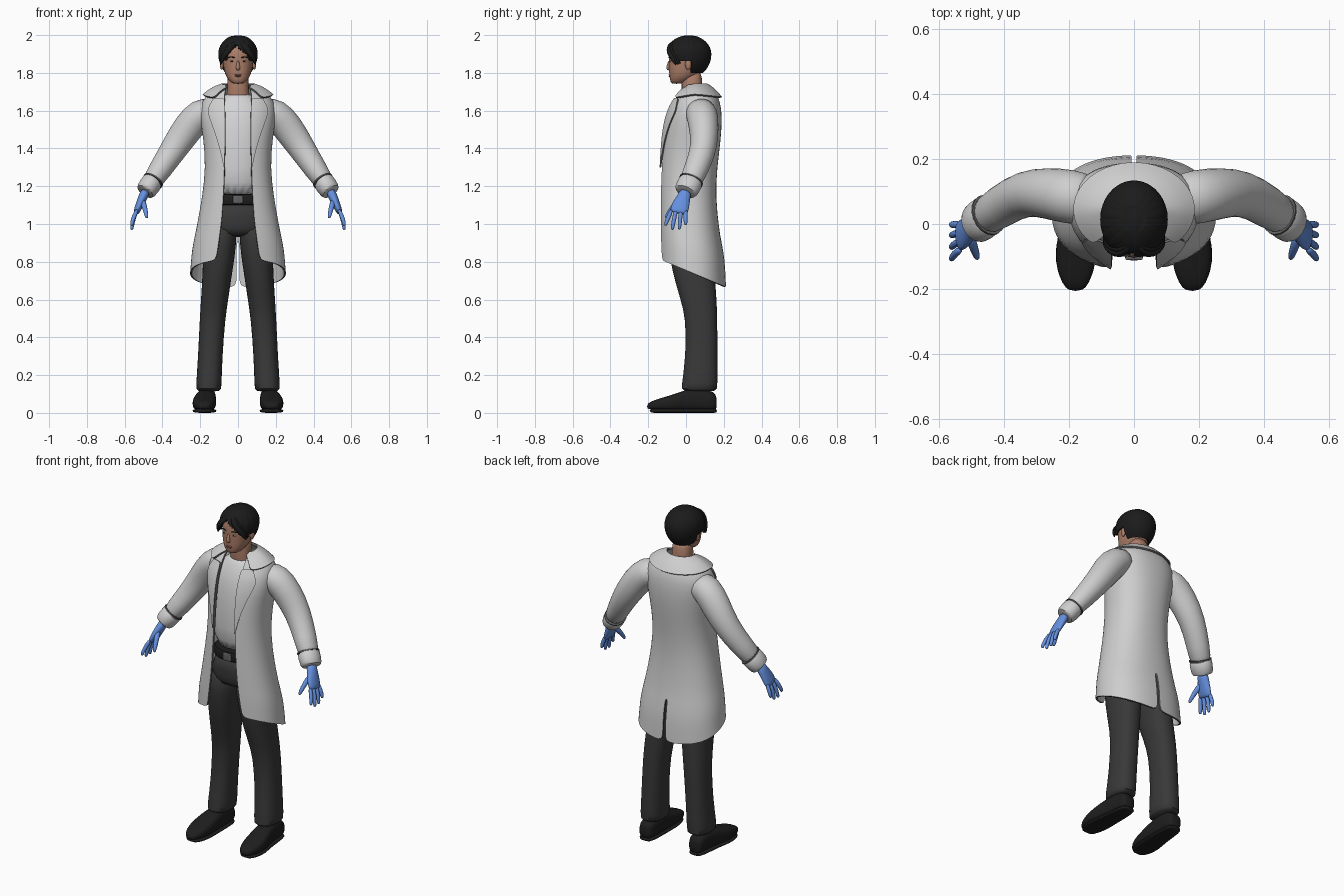
import bpy, bmesh, math
from mathutils import Vector

cube = bpy.data.objects.get("Cube")
if cube:
    bpy.data.objects.remove(cube, do_unlink=True)


def material(name, *rgb):
    m = bpy.data.materials.new(name)
    m.use_nodes = True
    m.diffuse_color = (*rgb, 1)
    bsdf = m.node_tree.nodes["Principled BSDF"]
    bsdf.inputs["Base Color"].default_value = (*rgb, 1)
    bsdf.inputs["Roughness"].default_value = 0.8
    return m


COAT = material("coat white", .62, .62, .62)
TRIM = material("seam grey", .12, .12, .12)
SHIRT = material("shirt white", .66, .66, .67)
TROUSER = material("trouser charcoal", .04, .04, .04)
LEATHER = material("leather black", .013, .013, .013)
HAIR = material("hair black", .011, .011, .011)
SKIN = material("skin", .42, .21, .14)
GLOVE = material("glove blue", .13, .28, .74)
LIP = material("lip", .3, .12, .09)
EYE = material("eye white", .55, .5, .47)


def finish(bm, name, mat, mirror=False, sub=1, solid=0):
    """Turn a bmesh into a smooth object, optionally mirrored or a thick sheet with dark rims."""
    bmesh.ops.recalc_face_normals(bm, faces=bm.faces)
    me = bpy.data.meshes.new(name)
    bm.to_mesh(me)
    bm.free()
    me.materials.append(mat)
    ob = bpy.data.objects.new(name, me)
    bpy.context.collection.objects.link(ob)
    if mirror:
        ob.modifiers.new("Mirror", 'MIRROR').merge_threshold = .001
    if sub:
        ob.modifiers.new("Smooth", 'SUBSURF').levels = sub
    if solid:
        me.materials.append(TRIM if mat == COAT else mat)
        s = ob.modifiers.new("Thickness", 'SOLIDIFY')
        s.thickness, s.offset, s.material_offset_rim = solid, 0, 1
    bpy.ops.object.select_all(action='DESELECT')
    ob.select_set(True)
    bpy.context.view_layer.objects.active = ob
    bpy.ops.object.convert(target='MESH')
    bpy.ops.object.shade_smooth_by_angle(angle=math.radians(50))
    return ob


def loft(name, rings, mat, closed=True, **kw):
    """Skin a list of equal-length point rings; closed rings get end caps."""
    bm = bmesh.new()
    rows = [[bm.verts.new(p) for p in r] for r in rings]
    n = len(rows[0])
    for a, b in zip(rows, rows[1:]):
        for i in range(n if closed else n - 1):
            j = (i + 1) % n
            bm.faces.new((a[i], a[j], b[j], b[i]))
    if closed:
        bm.faces.new(rows[0])
        bm.faces.new(rows[-1])
    return finish(bm, name, mat, **kw)


def power(v, p):
    return math.copysign(abs(v) ** (2 / p), v)


def oval(x, z, rx, yf, yb, n=20, p=2.3):
    """Horizontal rounded ring between a front and a back y."""
    angs = [2 * math.pi * i / n for i in range(n)]
    return [(x + rx * power(math.sin(a), p),
             (yf + yb) / 2 - (yb - yf) / 2 * power(math.cos(a), p), z) for a in angs]


def stack(name, rows, mat, **kw):
    return loft(name, [oval(*r) for r in rows], mat, **kw)


def tube(name, path, mat, hint=(0, 1, 0), n=12, **kw):
    """Oval tube through (point, radius along hint, radius across)."""
    pts = [Vector(p[0]) for p in path]
    rings = []
    for i, (c, a, b) in enumerate(path):
        t = (pts[min(i + 1, len(pts) - 1)] - pts[max(i - 1, 0)]).normalized()
        u = (Vector(hint) - t * t.dot(Vector(hint))).normalized()
        v = t.cross(u)
        rings.append([pts[i] + u * a * math.cos(k * math.tau / n) + v * b * math.sin(k * math.tau / n)
                      for k in range(n)])
    return loft(name, rings, mat, **kw)


def ball(name, loc, scale, mat, mirror=False):
    bm = bmesh.new()
    bmesh.ops.create_uvsphere(bm, u_segments=16, v_segments=10, radius=1)
    for v in bm.verts:
        v.co = Vector([v.co[i] * scale[i] + loc[i] for i in range(3)])
    return finish(bm, name, mat, mirror, 0)


# Trousers, belt and shoes
stack("trouser_hips", [(0, 1.12, .135, -.1, .12), (0, 1.04, .155, -.1, .13), (0, .97, .165, -.1, .14),
                       (0, .93, .13, -.075, .12)], TROUSER)
stack("trouser_leg", [(.085, 1.03, .075, -.09, .13), (.095, .9, .09, -.1, .145), (.108, .75, .079, -.075, .152),
                      (.124, .6, .073, -.03, .163), (.135, .5, .068, -.002, .167), (.147, .3, .065, -.002, .167),
                      (.155, .14, .068, -.025, .167), (.155, .11, .068, -.025, .167)], TROUSER, mirror=True)
stack("belt", [(0, z, r, -.102 - .15 * (r - .14), .12) for z, r in
               ((1.1, .14), (1.105, .145), (1.155, .145), (1.16, .14))], LEATHER)
stack("belt_buckle", [(0, z, .028, -.112, -.09, 12, 5) for z in (1.108, 1.112, 1.148, 1.152)], TRIM)


def shoe_ring(y, x, w, low, top):
    return [(x + w * power(math.cos(k * math.tau / 16), 3), y,
             (low + top) / 2 + (top - low) / 2 * power(math.sin(k * math.tau / 16), 3)) for k in range(16)]


loft("shoe", [shoe_ring(*r) for r in (
    (.163, .165, .03, .02, .08), (.15, .165, .045, .01, .115), (.08, .165, .05, .01, .13),
    (0, .17, .054, .01, .125), (-.06, .178, .064, .01, .1), (-.13, .18, .062, .012, .08),
    (-.185, .18, .042, .018, .062), (-.207, .18, .02, .022, .045))], LEATHER, mirror=True)
loft("shoe_sole", [shoe_ring(y, x, w, 0, .022) for y, x, w in (
    (.165, .165, .03), (.14, .165, .05), (0, .17, .055), (-.08, .179, .067), (-.15, .18, .058),
    (-.195, .18, .032))], LEATHER, mirror=True)

# Shirt
stack("shirt", [(0, 1.13, .138, -.1, .12), (0, 1.3, .14, -.105, .13), (0, 1.45, .15, -.102, .15),
                (0, 1.57, .16, -.083, .15), (0, 1.64, .13, -.053, .13), (0, 1.675, .085, -.03, .1),
                (0, 1.69, .068, -.02, .09)], SHIRT)

# Coat rows: height, half width, front y, back y, half of the front opening
COAT_ROWS = ((.755, .25, -.135, .207, .115), (.87, .24, -.137, .2, .1), (1, .212, -.137, .172, .085),
             (1.15, .184, -.137, .152, .075), (1.3, .167, -.132, .16, .07), (1.45, .178, -.122, .181, .068),
             (1.57, .2, -.102, .187, .068), (1.65, .192, -.065, .177, .07), (1.7, .14, -.03, .15, .07),
             (1.735, .085, 0, .11, .06))


def coat_at(z):
    for a, b in zip(COAT_ROWS, COAT_ROWS[1:]):
        if z <= b[0]:
            f = (z - a[0]) / (b[0] - a[0])
            return [p + (q - p) * f for p, q in zip(a, b)]
    return COAT_ROWS[-1]


def coat_row(row):
    z, rx, yf, yb, gap = row
    vent = .008 if z < .95 else 0
    tilt = .43 * max(0, min(1, (1.2 - z) / .445))
    start = math.asin((gap / rx) ** 1.15)
    out = []
    for i in range(15):
        a = start + (math.pi - start) * i / 14
        x = max(vent, rx * power(max(0, math.sin(a)), 2.3))
        y = (yf + yb) / 2 - (yb - yf) / 2 * power(math.cos(a), 2.3)
        out.append((0 if i == 14 and not vent else x, y, z - tilt * y))
    return out


heights = [.755, .81, .87, .94, .96] + [r[0] for r in COAT_ROWS[2:]]
loft("coat_body", [coat_row(coat_at(z)) for z in heights], COAT, closed=False, mirror=True, solid=.01)

# Collar and lapels
collar = []
for f, lift in ((0, 0), (.33, .008), (.7, .008), (1, 0)):
    row = []
    for i in range(13):
        a = math.radians(42 + 138 * i / 12)
        drop = .025 * max(0, math.cos(a)) + .015 * f * max(0, -math.cos(a))
        row.append(((.083 + .102 * f) * math.sin(a) if i < 12 else 0,
                    .045 - (.065 + .077 * f) * math.cos(a), 1.74 - .055 * f + lift - drop))
    collar.append(row)
loft("coat_collar", collar, COAT, closed=False, mirror=True, solid=.01)

lapel = []
for z, outer in ((1.3, .074), (1.38, .09), (1.46, .113), (1.54, .142), (1.6, .163), (1.625, .15), (1.665, .13)):
    _, rx, yf, yb, gap = coat_at(z)
    xs = [gap + (outer - gap) * k / 4 for k in range(5)]
    lapel.append([(x, (yf + yb) / 2 - (yb - yf) / 2 * (1 - (x / rx) ** 2.3) ** (1 / 2.3) - .013, z) for x in xs])
loft("coat_lapel", lapel, COAT, closed=False, mirror=True, solid=.008)

# Sleeves with turned cuffs
tube("coat_sleeve", [((.12, .07, 1.6), .08, .075), ((.2, .085, 1.588), .086, .086), ((.265, .095, 1.51), .08, .085),
                     ((.335, .098, 1.405), .071, .073), ((.41, .055, 1.29), .066, .062),
                     ((.475, .01, 1.195), .06, .053)], COAT, n=18, mirror=True)
tube("coat_cuff", [((.448, .028, 1.23), .058, .05), ((.452, .026, 1.226), .069, .06),
                   ((.49, -.002, 1.172), .065, .056), ((.493, -.004, 1.168), .052, .045)], COAT, n=18, mirror=True)
tube("cuff_seam", [((.447, .029, 1.233), .066, .058), ((.451, .026, 1.227), .066, .058)], TRIM,
     n=18, mirror=True, sub=0)

# Gloved hands
tube("glove_palm", [((.485, 0, 1.18), .034, .028), ((.505, -.012, 1.14), .036, .025), ((.52, -.027, 1.105), .049, .022),
                    ((.537, -.038, 1.065), .05, .018), ((.54, -.04, 1.055), .04, .01)], GLOVE, mirror=True)
for name, base, tip_y, tip_z in (("index", -.076, -.108, .99), ("middle", -.051, -.072, .968),
                                 ("ring", -.026, -.035, .97), ("little", -.002, -.002, .993)):
    mid = (base + tip_y) / 2
    tube("glove_" + name + "_finger", [((.532, base, 1.08), .012, .012), ((.553, mid, 1.035), .0125, .0125),
                                       ((.562, tip_y, tip_z + .012), .011, .011), ((.562, tip_y, tip_z), .006, .006)],
         GLOVE, n=8, mirror=True)
tube("glove_thumb", [((.507, -.03, 1.13), .018, .018), ((.495, -.07, 1.09), .016, .015),
                     ((.484, -.1, 1.045), .012, .012), ((.482, -.108, 1.03), .006, .006)], GLOVE, n=8, mirror=True)

# Neck, head and face
stack("neck", [(0, 1.63, .07, -.02, .1), (0, 1.69, .06, -.022, .092), (0, 1.74, .056, -.025, .085),
               (0, 1.82, .056, -.02, .085)], SKIN)
stack("head", [(0, 1.742, .024, -.074, -.03), (0, 1.752, .042, -.083, .01), (0, 1.778, .063, -.088, .05),
               (0, 1.81, .074, -.091, .085), (0, 1.85, .08, -.092, .1), (0, 1.89, .082, -.093, .11),
               (0, 1.93, .08, -.09, .11), (0, 1.965, .06, -.06, .09), (0, 1.98, .03, -.03, .06)], SKIN)
tube("nose", [((0, -.086, 1.868), .006, .006), ((0, -.093, 1.84), .009, .009), ((0, -.097, 1.824), .012, .014),
              ((0, -.088, 1.814), .006, .01)], SKIN, n=10)
ball("ear", (.086, .012, 1.845), (.01, .017, .028), SKIN, True)
ball("eye", (.032, -.083, 1.862), (.013, .006, .005), EYE, True)
ball("iris", (.032, -.087, 1.862), (.005, .004, .005), HAIR, True)
ball("upper_lip", (0, -.086, 1.789), (.02, .006, .003), LIP)
ball("lower_lip", (0, -.086, 1.783), (.016, .006, .004), LIP)
tube("eyebrow", [((.015, -.091, 1.88), .003, .003), ((.035, -.087, 1.886), .004, .004),
                 ((.056, -.075, 1.88), .002, .002)], HAIR, n=8, mirror=True)

# Hair cap, trimmed to the hairline
bm = bmesh.new()
bmesh.ops.create_uvsphere(bm, u_segments=48, v_segments=32, radius=1)
for v in bm.verts:
    v.co = Vector((v.co.x * .1, v.co.y * .116 + .014, v.co.z * (.095 if v.co.z > 0 else .125) + 1.9))


def hairline(c):
    if c.y < -.045:
        return 1.945 - .95 * abs(c.x + .008)
    return 1.86 if c.y < .025 else 1.8


bmesh.ops.delete(bm, geom=[f for f in bm.faces if f.calc_center_median().z < hairline(f.calc_center_median())],
                 context='FACES')
finish(bm, "hair_cap", HAIR, sub=0, solid=.008)

# Layered locks around the crown, and the parted fringe
for k in range(15):
    az = math.radians(-48 + 276 * k / 14)
    low = -.75 if math.sin(az) > .2 else -.4
    path = []
    for s in range(6):
        el = 1.35 + (low - 1.35) * s / 5
        path.append(((.1 * math.cos(el) * math.cos(az), .014 + .116 * math.cos(el) * math.sin(az),
                      1.9 + .096 * math.sin(el)), .022 if s < 5 else .01, .008 if s < 5 else .004))
    tube("hair_lock_%02d" % k, path, HAIR, hint=(-math.sin(az), math.cos(az), 0), n=8)
for k in range(3):
    d = .012 * k
    tube("fringe_lock_%d" % k, [((.004, -.05 + d, 1.965 + d / 2), .012, .012),
                                ((.03, -.094 + d, 1.945 + d / 2), .017, .012),
                                ((.062, -.094 + d, 1.91 + d / 2), .019, .011),
                                ((.086, -.07 + d, 1.873 - d / 2), .013, .01),
                                ((.094, -.052 + d, 1.838 + d / 2), .004, .004)],
         HAIR, hint=(.4, .2, 1), n=8, mirror=True)
